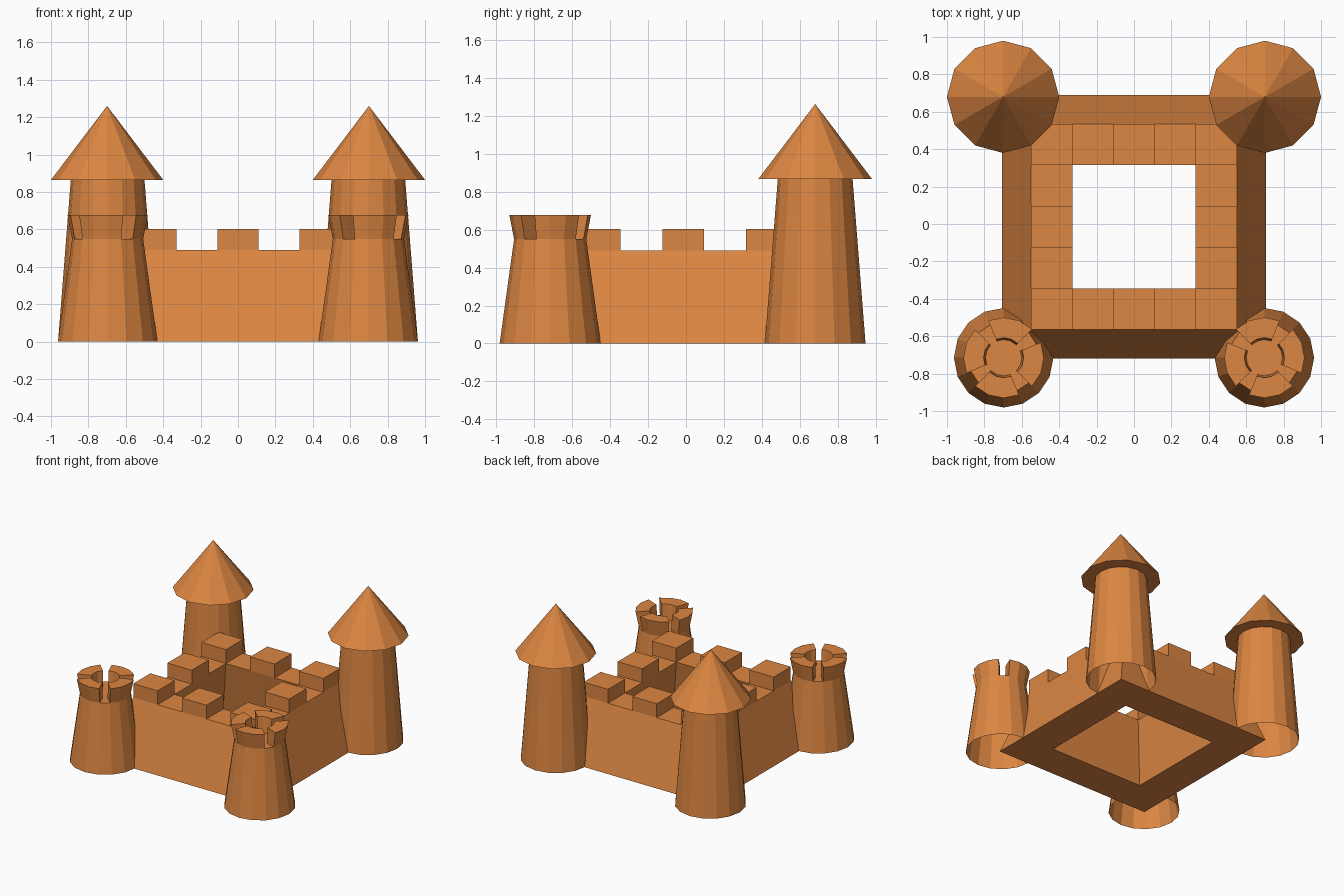
import bpy, bmesh, math

if "Cube" in bpy.data.objects:
    bpy.data.objects.remove(bpy.data.objects["Cube"])

clay = bpy.data.materials.new("orange_clay")
clay.diffuse_color = (0.72, 0.24, 0.054, 1)
clay.use_nodes = True
clay.node_tree.nodes["Principled BSDF"].inputs["Base Color"].default_value = clay.diffuse_color


def finish(name, bm):
    bmesh.ops.recalc_face_normals(bm, faces=bm.faces)
    me = bpy.data.meshes.new(name)
    bm.to_mesh(me)
    bm.free()
    me.materials.append(clay)
    ob = bpy.data.objects.new(name, me)
    bpy.context.collection.objects.link(ob)
    return ob


def bridge(bm, a, b, closed=True):
    n = len(a)
    for i in range(n if closed else n - 1):
        j = (i + 1) % n
        bm.faces.new((a[i], a[j], b[j], b[i]))


def ring(bm, cx, cy, r, z, n):
    return [bm.verts.new((cx + r * math.cos(2 * math.pi * k / n),
                          cy + r * math.sin(2 * math.pi * k / n), z)) for k in range(n)]


def tower(name, cx, cy, r0, r1, h, cap):
    # tapered shaft, open underneath
    bm = bmesh.new()
    lo, hi = ring(bm, cx, cy, r0, 0, 16), ring(bm, cx, cy, r1, h, 16)
    bridge(bm, lo, hi)
    if cap:
        bm.faces.new(hi)
    finish(name, bm)


def roof(name, cx, cy):
    bm = bmesh.new()
    rim = ring(bm, cx, cy, 0.30, 0.865, 12)
    tip = bm.verts.new((cx, cy, 1.26))
    for i in range(12):
        bm.faces.new((rim[i], rim[(i + 1) % 12], tip))
    bm.faces.new(rim[::-1])
    finish(name, bm)


def crown(name, cx, cy, side):
    # four flared merlons, each spanning three of the sixteen sides
    bm = bmesh.new()
    profile = [(0.097, 0.55), (0.19, 0.55), (0.215, 0.677), (0.107, 0.677)]
    for q in range(4):
        slices = []
        for s in range(4):
            a = math.radians(67.5 + 90 * q + 22.5 * s)
            slices.append([bm.verts.new((cx + side * r * math.cos(a), cy + r * math.sin(a), z))
                           for r, z in profile])
        for a, b in zip(slices, slices[1:]):
            bridge(bm, a, b)
        bm.faces.new(slices[0])
        bm.faces.new(slices[-1])
    finish(name, bm)


# Four corner towers
for side, label in ((-1, "left"), (1, "right")):
    x = 0.697 * side
    tower("back_tower_" + label, x, 0.68, 0.265, 0.197, 0.865, False)
    roof("tower_roof_" + label, 0.70 * side, 0.68)
    tower("front_tower_" + label, x, -0.715, 0.266, 0.19, 0.55, True)
    crown("tower_crown_" + label, x, -0.715, side)

# Sloped curtain wall around the courtyard
CY = -0.015
bm = bmesh.new()
loops = [[bm.verts.new((sx * h, CY + sy * h, z)) for sx, sy in ((-1, -1), (1, -1), (1, 1), (-1, 1))]
         for h, z in ((0.705, 0), (0.55, 0.49), (0.33, 0.49), (0.423, 0))]
for k in range(4):
    bridge(bm, loops[k], loops[(k + 1) % 4])
finish("curtain_wall", bm)

# Square merlons on every other cell of the wall top
for i in (-1, 0, 1):
    for j in (-1, 0, 1):
        if i == 0 and j == 0:
            continue
        bm = bmesh.new()
        cx, cy, h = 0.44 * i, CY + 0.44 * j, 0.11
        lo, hi = [[bm.verts.new((cx + sx * h, cy + sy * h, z))
                   for sx, sy in ((-1, -1), (1, -1), (1, 1), (-1, 1))] for z in (0.49, 0.603)]
        bridge(bm, lo, hi)
        bm.faces.new(hi)
        finish("wall_merlon", bm)
